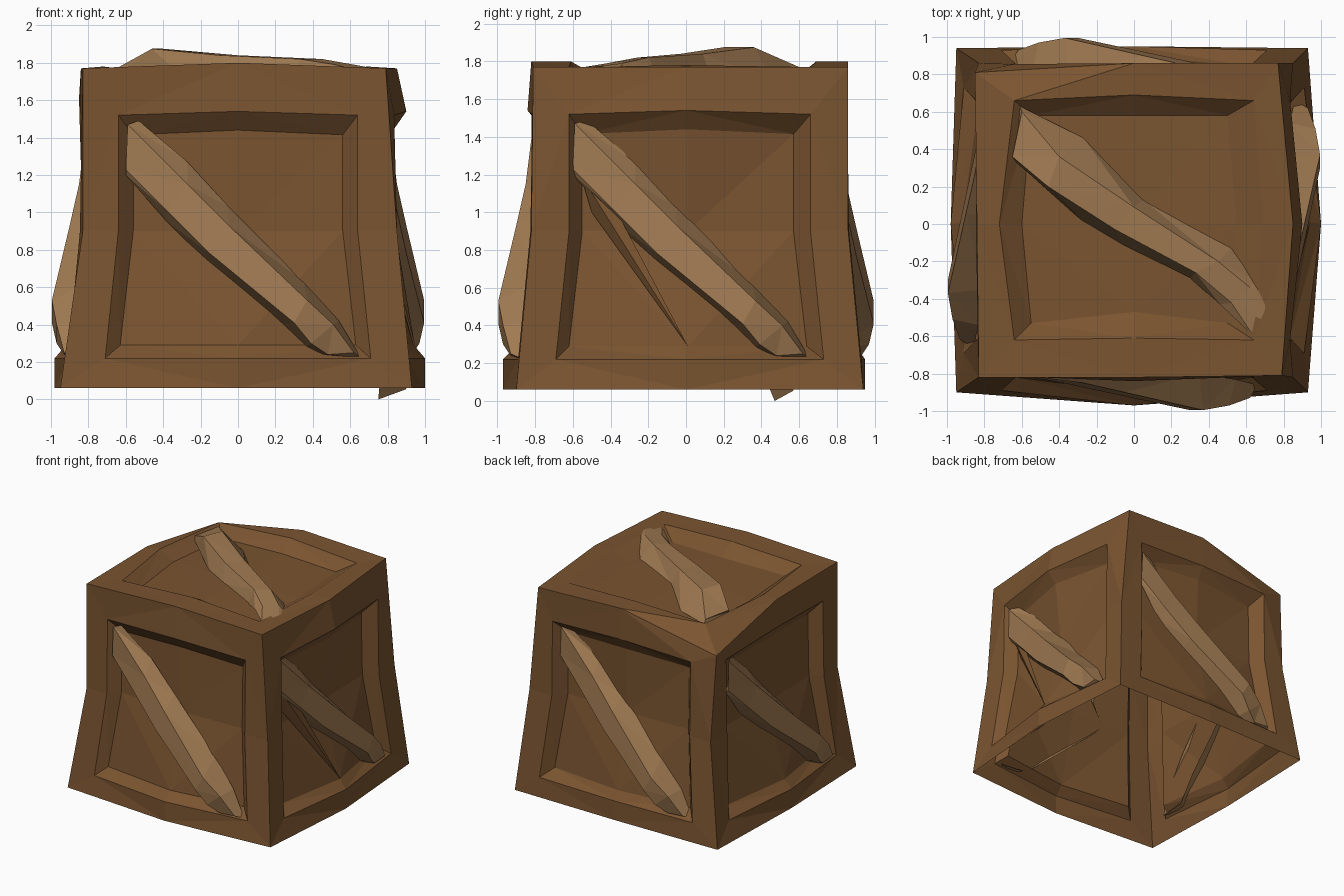
import bpy, bmesh
from mathutils import Vector

if "Cube" in bpy.data.objects:
    bpy.data.objects.remove(bpy.data.objects["Cube"])


def material(name, rgb):
    m = bpy.data.materials.new(name)
    m.diffuse_color = (*rgb, 1)
    m.use_nodes = True
    m.node_tree.nodes["Principled BSDF"].inputs["Base Color"].default_value = m.diffuse_color
    return m


BROWN = material("dark brown wood", (0.195, 0.089, 0.030))
TAN = material("light brown wood", (0.352, 0.195, 0.084))


def make(name, verts, faces, mat, weld=False):
    me = bpy.data.meshes.new(name)
    me.from_pydata([tuple(v) for v in verts], [], faces)
    bm = bmesh.new()
    bm.from_mesh(me)
    if weld:
        bmesh.ops.remove_doubles(bm, verts=bm.verts, dist=0.002)
    bmesh.ops.triangulate(bm, faces=bm.faces)
    bm.to_mesh(me)
    bm.free()
    me.materials.append(mat)
    ob = bpy.data.objects.new(name, me)
    bpy.context.collection.objects.link(ob)
    return ob


def place(k, u, v, w, dy=0.0):
    """Side k (front, right, back, left): u right, v up, w outward."""
    x, y = u, -w
    for _ in range(k):
        x, y = -y, x
    return Vector((x, y + dy, v))


def panel_faces(verts, faces, rings, centre):
    """Frame, bevel and recessed panel from three rings of eight points."""
    b = len(verts)
    for r in rings:
        verts.extend(r)
    verts.append(centre)
    for r in (0, 8):
        for i in range(8):
            j = (i + 1) % 8
            faces.append((b + r + i, b + r + j, b + r + 8 + j, b + r + 8 + i))
    for i in (0, 2, 4, 6):
        faces.append((b + 16 + (i - 1) % 8, b + 16 + i, b + 16 + i + 1, b + 24))


# Crate corner posts at three heights, and the middles of top and bottom edges
def level(pts, z):
    return [Vector((x, y, z)) for x, y in pts]


BOT = level([(-.95, -.90), (.93, -.90), (.93, .94), (-.95, .94)], 0.06)
MID = level([(-.83, -.82), (.85, -.82), (.85, .86), (-.83, .86)], 0.90)
TOP = level([(-.83, -.82), (.79, -.81), (.77, .86), (-.85, .81)], 1.77)
TOP[3].z = 1.61                     # one battered, sunken corner
BOT_M = level([(0, -.97), (1.0, 0), (0, .95), (-.98, 0)], 0.06)
TOP_M = [Vector(p) for p in ((0, -.82, 1.80), (.85, 0, 1.77), (0, .86, 1.80), (-.84, 0, 1.77))]
BULGE = [.84, .90, .86, .845]

verts, faces = [], []
for k in range(4):
    n = (k + 1) % 4
    outer = [BOT[k], BOT_M[k], BOT[n], MID[n], TOP[n], TOP_M[k], TOP[k], MID[k]]
    wb = abs(BOT_M[k].x + BOT_M[k].y)
    opening = [place(k, *p, dy=.02 if p[0] else 0) for p in (
        (-.71, .22, .91), (0, .22, wb), (.71, .22, .91), (.64, .90, .845),
        (.64, 1.52, .835), (0, 1.54, BULGE[k]), (-.64, 1.52, .835), (-.64, .90, .845))]
    inner = [place(k, *p, dy=.01) for p in (
        (-.63, .29, .83), (0, .29, wb - .06), (.63, .29, .83), (.56, .90, .755),
        (.56, 1.415, .745), (0, 1.44, BULGE[k] - .07), (-.56, 1.415, .745), (-.56, .90, .755))]
    panel_faces(verts, faces, (outer, opening, inner), place(k, 0, .9, .77, .01))

# Lid (the crate is open underneath)
lid_outer = [TOP[0], TOP_M[0], TOP[1], TOP_M[1], TOP[2], TOP_M[2], TOP[3], TOP_M[3]]
lid_open = [Vector(p) for p in (
    (-.64, -.62, 1.77), (0, -.61, 1.80), (.64, -.62, 1.77), (.69, 0, 1.78),
    (.64, .66, 1.77), (0, .69, 1.80), (-.64, .66, 1.77), (-.72, 0, 1.78))]
lid_in = [Vector(p) for p in (
    (-.55, -.53, 1.69), (0, -.47, 1.72), (.50, -.53, 1.69), (.55, 0, 1.70),
    (.50, .58, 1.69), (0, .58, 1.71), (-.55, .58, 1.69), (-.60, 0, 1.70))]
panel_faces(verts, faces, (lid_outer, lid_open, lid_in), Vector((0, 0, 1.72)))
make("crate_body", verts, faces, BROWN, weld=True)


def plank(name, stations, back, front, put):
    """Loft four-point sections, open at the back where they meet the panel."""
    vs, fs = [], []
    for (a, b, c, d), lo, hi in zip(stations, back, front):
        vs += [put(*a, lo), put(*b, hi), put(*c, hi), put(*d, lo)]
    for s in range(len(stations) - 1):
        for i in range(3):
            fs.append((4 * s + i + 1, 4 * s + i, 4 * s + 4 + i, 4 * s + 5 + i))
    e = len(vs)
    fs += [(0, 1, 2, 3), (e - 1, e - 2, e - 3, e - 4)]
    make(name, vs, fs, TAN)


# Diagonal planks on the four sides
SIDE = [((-.53, 1.49), (-.59, 1.47), (-.60, 1.23), (-.60, 1.20)),
        ((-.27, 1.27), (-.27, 1.15), (-.38, 1.01), (-.38, .95)),
        ((-.05, 1.03), (-.05, .93), (-.15, .78), (-.17, .74)),
        ((.35, .63), (.37, .53), (.30, .41), (.22, .40)),
        ((.54, .42), (.51, .40), (.39, .30), (.36, .28)),
        ((.66, .22), (.62, .25), (.48, .24), (.44, .24))]
for k, side in enumerate(("front", "right", "back", "left")):
    plank(side + "_plank", SIDE, (.79, .76, .765, .80, .83, .86),
          (.81, .85, .90, .995, .97, .93),
          lambda u, v, w, k=k: place(k, u, v, w))

# Diagonal plank on the lid
LID = [((-.61, .63), (-.60, .60), (-.65, .36), (-.63, .33)),
       ((-.27, .46), (-.40, .36), (-.46, .20), (-.27, .01)),
       ((.05, .13), (.00, .09), (-.10, -.03), (-.05, -.12)),
       ((.52, -.13), (.45, -.20), (.33, -.26), (.30, -.29)),
       ((.64, -.30), (.62, -.34), (.52, -.42), (.46, -.43)),
       ((.70, -.36), (.70, -.46), (.65, -.47), (.64, -.60))]
plank("lid_plank", LID, (1.74, 1.70, 1.71, 1.70, 1.75, 1.76),
      (1.77, 1.875, 1.84, 1.82, 1.79, 1.775), lambda x, y, z: Vector((x, y, z)))

# Splinters on the right side: a ridge on the panel and a spike below it
make("panel_splinter",
     [(.79, -.56, 1.20), (.82, -.38, 1.03), (.945, .01, .29), (.76, -.50, 1.0)],
     [(0, 2, 1), (0, 3, 2)], BROWN)
make("lower_splinter",
     [(.75, .47, 0), (.90, .57, .055), (.77, .38, .22), (.86, .55, .25)],
     [(0, 1, 2), (1, 3, 2)], TAN)
